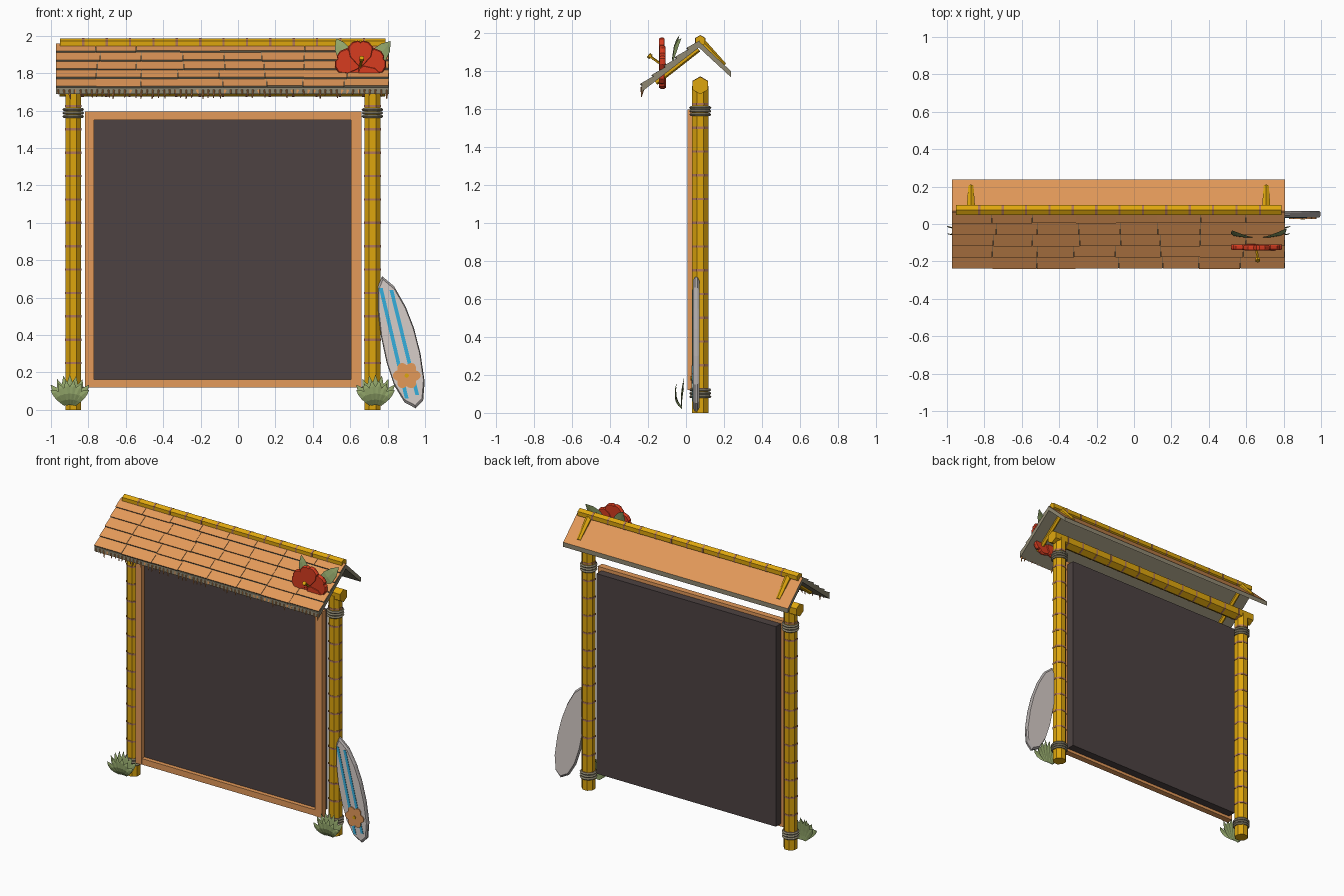
import bpy, bmesh, random
from math import sin, cos, pi
from mathutils import Vector as V

random.seed(4)
if "Cube" in bpy.data.objects:
    bpy.data.objects.remove(bpy.data.objects["Cube"])


def material(name, *rgb):
    m = bpy.data.materials.new(name)
    m.use_nodes = True
    m.diffuse_color = (*rgb, 1)
    m.node_tree.nodes["Principled BSDF"].inputs["Base Color"].default_value = (*rgb, 1)
    return m


BAMBOO = material("bamboo yellow", .73, .38, .004)
NODE = material("bamboo node brown", .45, .19, .10)
WOOD = material("orange wood", .77, .32, .10)
ROPE = material("grey straw", .28, .25, .17)
SLATE = material("dark slate", .074, .055, .054)
LEAF = material("leaf green", .28, .37, .14)
PALE = material("pale board", .68, .61, .58)
RIM = material("board rim grey", .42, .39, .38)
BLUE = material("stripe blue", .035, .43, .72)
RED = material("petal red", .68, .045, .014)


def loft(rings, mat=0):
    """Closed skin through rings that share a point count."""
    n = len(rings[0])
    verts = [v for r in rings for v in r]
    faces = [(i * n + k, i * n + (k + 1) % n, (i + 1) * n + (k + 1) % n, (i + 1) * n + k)
             for i in range(len(rings) - 1) for k in range(n)]
    faces += [tuple(range(n))[::-1], tuple(range(len(verts) - n, len(verts)))]
    return verts, faces, mat


def tube(p, q, r, n=6, mat=0, phase=0, r2=None):
    p, q = V(p), V(q)
    d = (q - p).normalized()
    up = V((0, 1, 0)) if abs(d.z) > .95 else V((0, 0, 1))
    up = (up - d * up.dot(d)).normalized()
    side = up.cross(d)
    ring = lambda c, s: [c + s * (cos(phase + k * 2 * pi / n) * up + sin(phase + k * 2 * pi / n) * side)
                         for k in range(n)]
    return loft([ring(p, r), ring(q, r if r2 is None else r2)], mat)


def box(x0, x1, y0, y1, z0, z1):
    return loft([[(x0, y, z0), (x1, y, z0), (x1, y, z1), (x0, y, z1)] for y in (y0, y1)])


def plate(outline, y0, y1, inset=1.0):
    """Outline in x and z, given thickness in y, with an optional slimmer front and back."""
    c = sum((V(p) for p in outline), V((0, 0))) / len(outline)
    lay = lambda y, s: [(c.x + (p[0] - c.x) * s, y, c.y + (p[1] - c.y) * s) for p in outline]
    if inset == 1.0:
        return loft([lay(y0, 1), lay(y1, 1)])
    h = (y1 - y0) * .3
    return loft([lay(y0, inset), lay(y0 + h, 1), lay(y1 - h, 1), lay(y1, inset)])


def prism_x(profile, x0, x1):
    return loft([[(x, p[0], p[1]) for p in profile] for x in (x0, x1)])


def blade(base, tip, bow, width):
    """Pointed leaf curved along base, bow and tip."""
    base, tip, bow = V(base), V(tip), V(bow)
    side = (tip - base).cross(V((0, 1, 0))).normalized()
    rings = []
    for t, w in ((0, .3), (.25, .8), (.5, 1), (.78, .7), (1, .04)):
        c = base * (1 - t) ** 2 + bow * 2 * t * (1 - t) + tip * t * t
        s, k = side * width * w / 2, V((0, .004 * w, 0))
        rings.append([c - s, c - k, c + s, c + k])
    return loft(rings)


def part(name, pieces, mats, rule=None):
    bm = bmesh.new()
    for verts, faces, mat in pieces:
        vs = [bm.verts.new(v) for v in verts]
        for f in faces:
            bm.faces.new([vs[i] for i in f]).material_index = mat
    bmesh.ops.recalc_face_normals(bm, faces=bm.faces)
    bm.normal_update()
    if rule:
        for f in bm.faces:
            f.material_index = rule(f)
    me = bpy.data.meshes.new(name)
    bm.to_mesh(me)
    bm.free()
    for m in mats:
        me.materials.append(m)
    bpy.context.collection.objects.link(bpy.data.objects.new(name, me))


def bamboo(name, p, q, r, n, phase=0, step=.125):
    p, q = V(p), V(q)
    d = (q - p).normalized()
    pieces = [tube(p, q, r, n, 0, phase)]
    for i in range(1, int((q - p).length / step + .9)):
        c = p + d * step * i
        pieces.append(tube(c - d * .006, c + d * .006, r * 1.05, n, 1, phase))
    part(name, pieces, [BAMBOO, NODE])


# Posts, rope lashings and leaf clumps
MID = .075
for side, x in (("right", -.881), ("left", .719)):
    bamboo(side + "_post", (x, MID, 0), (x, MID, 1.72), .046, 8, pi / 8)
    for where, z in (("top", 1.587), ("bottom", .103)):
        coils = []
        for i in range(3):
            c = z + .018 * (i - 1)
            coils += [tube((x, MID, c - .008), (x, MID, c), .051, 12, r2=.058),
                      tube((x, MID, c), (x, MID, c + .008), .058, 12, r2=.051)]
        part(f"{side}_{where}_rope", coils, [ROPE])
    px, leaves = x - .018 if x < 0 else x + .016, []
    for count, y, high in ((7, -.01, .188), (6, -.05, .16)):
        for i in range(count):
            a = 2 * i / (count - 1) - 1
            leaves.append(blade((px + a * .025, -.022, .025),
                                (px + a * .102, y, high - .055 * a * a),
                                (px + a * .055, y - .02, .08), .044))
    part(side + "_leaf_clump", leaves, [LEAF])

# Beam and ridge pole
bamboo("cross_beam", (-.955, MID, 1.722), (.785, MID, 1.722), .046, 6)
bamboo("ridge_pole", (-.952, MID, 1.956), (.788, MID, 1.956), .03, 6)

# Deep dark board set behind its frame
part("board_panel", [box(-.79, .63, .042, .112, .14, 1.572)], [SLATE])
part("board_frame", [box(-.818, -.77, .008, .055, .12, 1.595), box(.605, .66, .008, .055, .12, 1.595),
                     box(-.77, .605, .012, .055, .12, .163), box(-.77, .605, .012, .055, 1.55, 1.595)],
     [WOOD])

# Roof: front slope of overlapping shingles, plain back slope, upright cuts at the eaves
X0, X1 = -.973, .807
ridge, eave = V((.07, 1.957)), V((-.234, 1.722))
down = (eave - ridge).normalized()
out = V((down.y, -down.x))
at = lambda t, h: ridge + (eave - ridge) * t + out * h
top_is_wood = lambda f: 0 if f.normal.z > .3 else 1
part("front_roof_base", [prism_x([ridge, eave, eave - V((0, .034)), ridge - V((0, .034))], X0, X1)], [ROPE])
shingles, rows, cols = [], 5, 8
for row in range(rows):
    t0, t1 = row / rows, (row + 1) / rows
    w = (X1 - X0) / cols
    cuts = [X0] + [X0 + w * (c + random.uniform(-.08, .08)) for c in range(1, cols)] + [X1]
    for a, b in zip(cuts, cuts[1:]):
        t = t1 + random.uniform(-.012, .008)
        shingles.append(prism_x([at(t0, .001), at(t, .011), at(t, -.002), at(t0, -.002)], a, b - .002))
part("front_shingles", shingles, [WOOD, ROPE], top_is_wood)
part("back_roof", [prism_x([(.065, 1.958), (.237, 1.797), (.237, 1.765), (.05, 1.938)], X0, X1)],
     [WOOD, ROPE], top_is_wood)

# Straw fringe under the eave
straws, count = [], 60
for i in range(count):
    x = X0 + .012 + (X1 - X0 - .024) * i / (count - 1)
    straws.append(tube((x, -.228, 1.71), (x + random.uniform(-.006, .006), -.235, random.uniform(1.66, 1.69)),
                       .011, 4, r2=.002))
part("straw_fringe", straws, [WOOD])

# Rafters
for side, x in (("right", -.872), ("left", .707)):
    part(side + "_rafters", [tube((x, .075, 1.95), (x, .2, 1.825), .026, 6, r2=.016),
                             tube((x, .065, 1.914), (x, -.16, 1.738), .016, 6)], [BAMBOO])

# Roof flower
cx, cz = .655, 1.836
petals = []
for i in range(5):
    a = pi / 2 + i * 2 * pi / 5
    d, s = V((cos(a), sin(a))), V((-sin(a), cos(a)))
    shape = [V((cx, cz)) + d * l + s * w for l, w in
             ((0, -.015), (.05, -.06), (.1, -.07), (.13, -.045), (.138, -.015), (.13, 0),
              (.138, .015), (.13, .045), (.1, .07), (.05, .06), (0, .015))]
    y = -.142 + .003 * (i % 3)
    petals.append(plate(shape, y, y + .03, .9))
part("roof_flower_petals", petals, [RED])
tip = (cx + .006, -.185, 1.872)
part("roof_flower_stamen", [tube((cx, -.135, cz), tip, .007, 5),
                            tube(tip, (cx + .007, -.197, 1.882), .014, 6)], [BAMBOO])
part("roof_flower_leaves", [blade((cx - .02, -.07, 1.84), (.525, -.035, 1.985), (.56, -.075, 1.89), .09),
                            blade((cx + .03, -.07, 1.84), (.815, -.025, 1.97), (.76, -.075, 1.89), .09)],
     [LEAF])

# Leaning surfboard with stripes and a painted flower
outline = [(.77, .715), (.835, .66), (.895, .555), (.94, .44), (.976, .3), (.998, .15), (.99, .05),
           (.95, .008), (.89, .04), (.835, .13), (.795, .25), (.763, .4), (.748, .54), (.748, .66)]
part("surfboard", [plate(outline, .036, .07, .95)], [PALE, RIM], lambda f: 0 if abs(f.normal.y) > .9 else 1)
stripes = [plate([(a - .01, za), (a + .01, za), (b + .01, zb), (b - .01, zb)], .033, .037)
           for a, za, b, zb in ((.764, .65, .902, .06), (.82, .64, .958, .08))]
part("surfboard_stripes", stripes, [BLUE])
fx, fz = .902, .183
bloom = []
for k in range(48):
    a = k * 2 * pi / 48
    r = .056 + .018 * abs(cos(3 * a))
    bloom.append((fx + r * cos(a), fz + r * sin(a)))
part("surfboard_flower", [plate(bloom, .028, .035)], [WOOD])
part("surfboard_flower_center", [tube((fx, .023, fz), (fx, .03, fz), .012, 8)], [BAMBOO])
